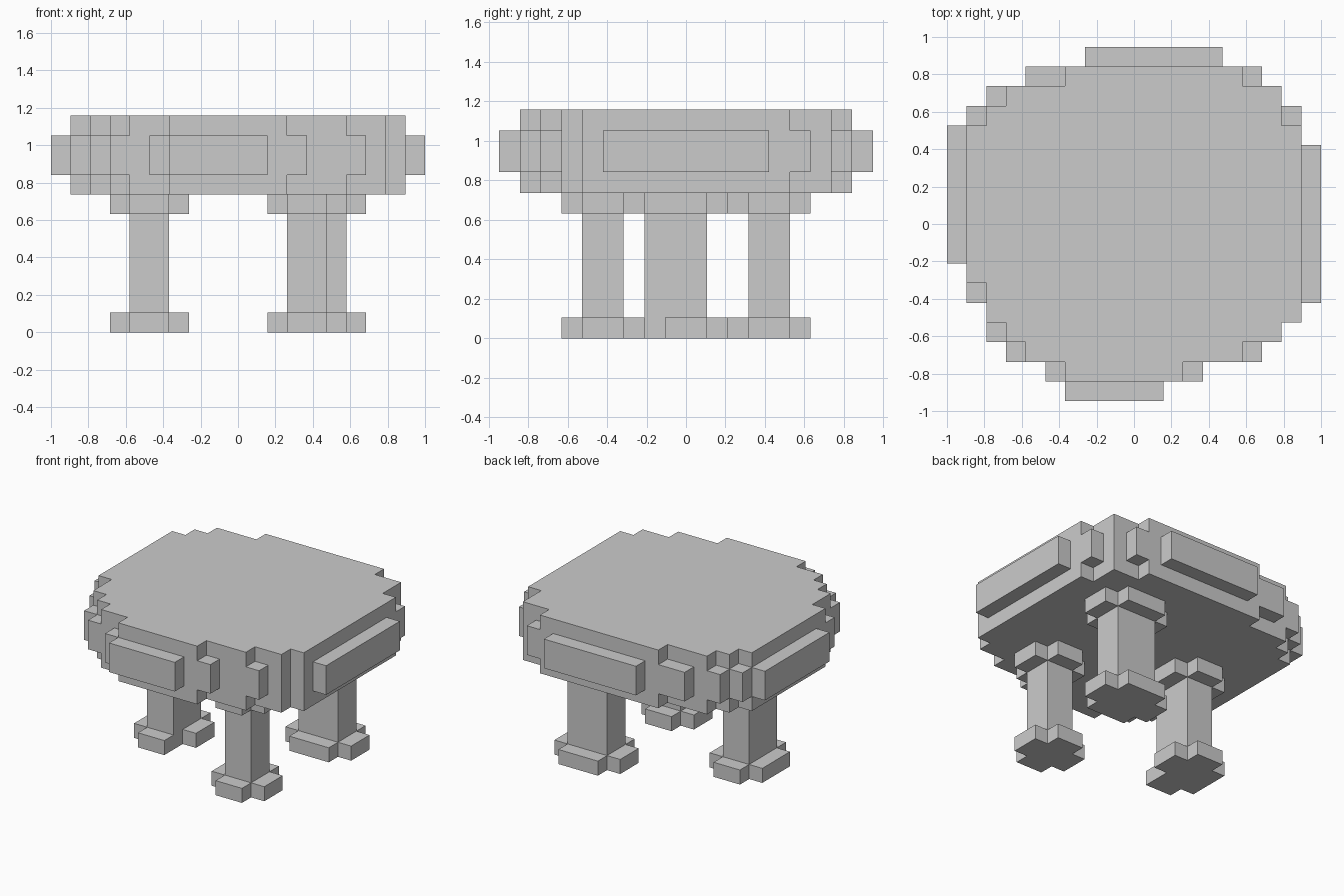
import bpy
import bmesh

if "Cube" in bpy.data.objects:
    bpy.data.objects.remove(bpy.data.objects["Cube"])

U = 2 / 19                      # edge of one block
X0, Y0 = -1.0, -9 * U           # corner of the block grid


def prism(name, rows, y, z0, z1):
    """Extrude a stepped outline; rows = (count, x_start, x_end) stacked from y."""
    right, left = [], []
    for count, a, b in rows:
        right += [(b, y), (b, y + count)]
        left += [(a, y), (a, y + count)]
        y += count
    outline = []
    for p in right + left[::-1]:
        if not outline or p != outline[-1]:
            outline.append(p)
    bm = bmesh.new()
    face = bm.faces.new([bm.verts.new((X0 + px * U, Y0 + py * U, z0 * U))
                         for px, py in outline])
    top = bmesh.ops.extrude_face_region(bm, geom=[face])["geom"]
    bmesh.ops.translate(bm, vec=(0, 0, (z1 - z0) * U),
                        verts=[v for v in top if isinstance(v, bmesh.types.BMVert)])
    bmesh.ops.dissolve_limit(bm, angle_limit=0.01, verts=bm.verts, edges=bm.edges)
    bmesh.ops.recalc_face_normals(bm, faces=bm.faces)
    mesh = bpy.data.meshes.new(name)
    bm.to_mesh(mesh)
    bm.free()
    obj = bpy.data.objects.new(name, mesh)
    bpy.context.collection.objects.link(obj)
    return obj


# Round seat: a wide band between two slightly smaller slabs
band = [(1, 6, 11), (1, 5, 13), (1, 3, 16), (1, 2, 17), (1, 2, 18), (2, 1, 19),
        (6, 0, 19), (1, 0, 18), (1, 1, 18), (1, 2, 17), (1, 4, 16), (1, 7, 14)]
slab = [(1, 6, 12), (1, 4, 15), (1, 3, 17), (2, 2, 18), (8, 1, 18),
        (1, 2, 17), (1, 3, 17), (1, 6, 15)]
prism("seat_underside", slab, 1, 7, 8)
prism("seat_band", band, 0, 8, 10)
prism("seat_top", slab, 1, 10, 11)


# Legs, each with a cross-shaped foot and cap
def leg(name, xa, xb, ya, yb, foot_middle=None):
    cross = [(1, xa, xb), (yb - ya, xa - 1, xb + 1), (1, xa, xb)]
    foot = [(1, xa, xb)] + foot_middle + [(1, xa, xb)] if foot_middle else cross
    prism(name + "_foot", foot, ya - 1, 0, 1)
    prism(name, [(yb - ya, xa, xb)], ya, 1, 6)
    prism(name + "_cap", cross, ya - 1, 6, 7)


leg("front_leg", 12, 14, 4, 6)
leg("back_leg", 12, 15, 12, 14)
leg("left_leg", 4, 6, 7, 10, [(1, 3, 6), (2, 3, 7)])
